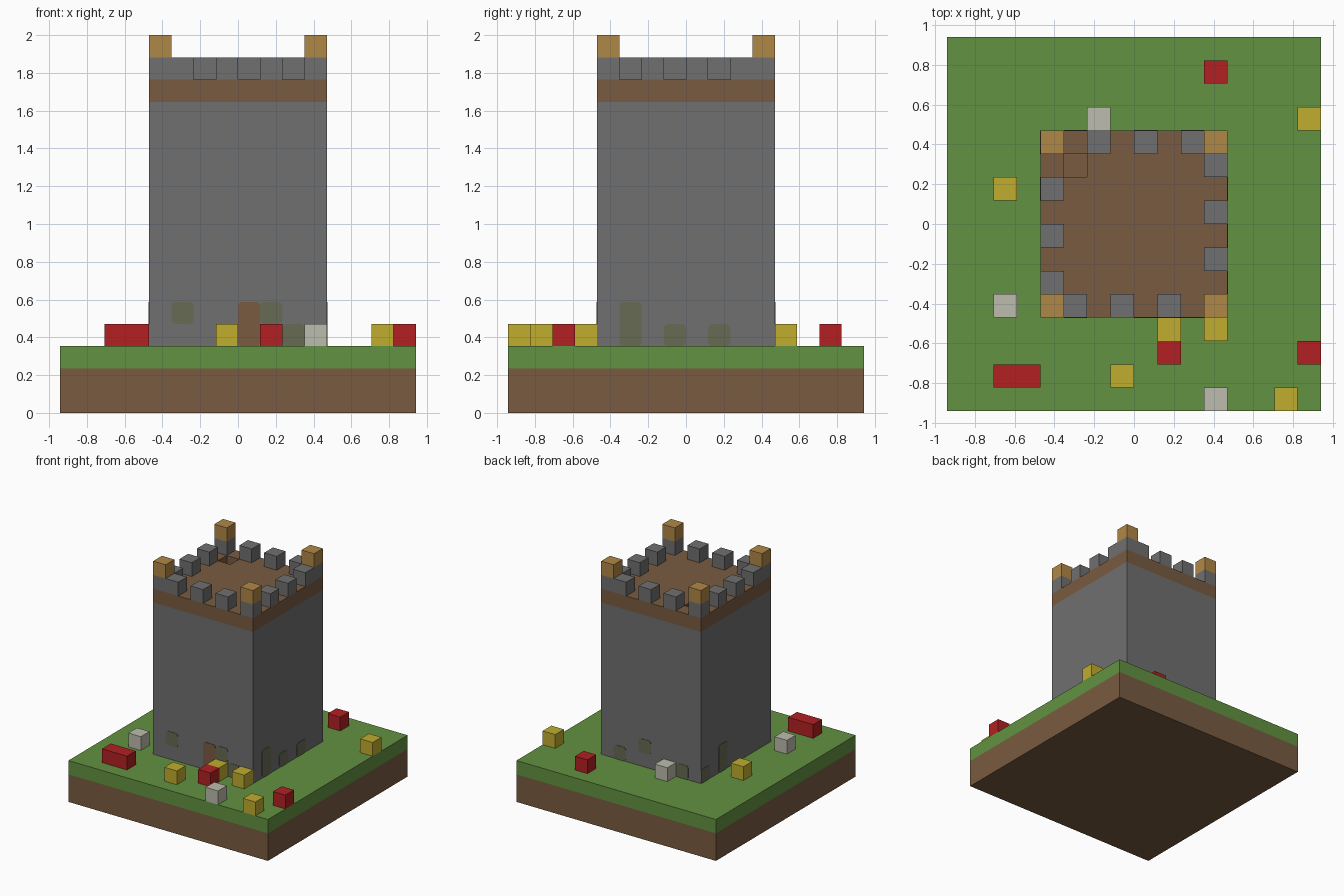
import bpy
import bmesh
from mathutils import Vector

if "Cube" in bpy.data.objects:
    bpy.data.objects.remove(bpy.data.objects["Cube"], do_unlink=True)

U = 2 / 17  # block size; everything below is measured in blocks


def material(name, rgb):
    linear = [((c / 255 + 0.055) / 1.055) ** 2.4 for c in rgb] + [1]
    mat = bpy.data.materials.new(name)
    mat.use_nodes = True
    mat.diffuse_color = linear
    for node in mat.node_tree.nodes:
        if node.type == 'BSDF_PRINCIPLED':
            node.inputs["Base Color"].default_value = linear
    return mat


brown = material("earth brown", (121, 91, 65))
green = material("grass green", (98, 146, 65))
grey = material("stone grey", (112, 112, 112))
tan = material("lamp tan", (176, 136, 70))
red = material("flower red", (178, 32, 34))
yellow = material("flower yellow", (192, 173, 47))
white = material("flower white", (189, 188, 174))
moss = material("moss olive", (103, 107, 84))


def box(name, low, high, mat, round_axis=None):
    """Box between two corners; edges along round_axis may be rounded."""
    low, high = Vector(low) * U, Vector(high) * U
    bm = bmesh.new()
    bmesh.ops.create_cube(bm, size=1)
    for v in bm.verts:
        v.co = (low + high) / 2 + v.co * (high - low)
    if round_axis is not None:
        edges = [e for e in bm.edges
                 if abs((e.verts[0].co - e.verts[1].co)[round_axis]) > 1e-5]
        bmesh.ops.bevel(bm, geom=edges, offset=0.2 * U, segments=3,
                        profile=0.5, affect='EDGES')
    mesh = bpy.data.meshes.new(name)
    bm.to_mesh(mesh)
    bm.free()
    mesh.materials.append(mat)
    obj = bpy.data.objects.new(name, mesh)
    bpy.context.collection.objects.link(obj)
    return obj


def block(name, x, y, z, mat, length=1):
    return box(name, (x, y, z), (x + length, y + 1, z + 1), mat)


# Ground
box("earth_base", (-8, -8, 0), (8, 8, 2), brown)
box("grass_layer", (-8, -8, 2), (8, 8, 3), green)

# Tower and wooden roof with a hatch recess in one corner
box("tower_walls", (-4, -4, 3), (4, 4, 14), grey)
roof = box("roof_floor", (-4, -4, 14), (4, 4, 15), brown)
cutter = box("hatch_cutter", (-3, 2, 14.05), (-2, 3, 16), brown)
cutter.hide_render = True
cutter.hide_set(True)
cut = roof.modifiers.new("hatch", 'BOOLEAN')
cut.operation = 'DIFFERENCE'
cut.solver = 'EXACT'
cut.object = cutter

# Battlements alternate along each side
for i in range(3):
    s = 2 * i
    block("front_merlon", -3 + s, -4, 15, grey)
    block("back_merlon", -2 + s, 3, 15, grey)
    block("right_merlon", -4 + 7, -2 + s, 15, grey)
    block("left_merlon", -4, -3 + s, 15, grey)

# Corner posts with lamps
for x in (-4, 3):
    for y in (-4, 3):
        block("corner_post", x, y, 15, grey)
        block("corner_lamp", x, y, 16, tan)


def plate(name, side, u, z, height, mat):
    """Thin rounded patch on a wall; u runs along x or y."""
    axis, sign = side
    t = 0.03
    a, b = sorted((4 * sign, (4 + t) * sign))
    low, high = [u, u, z], [u + 1, u + 1, z + height]
    low[axis], high[axis] = a, b
    box(name, low, high, mat, round_axis=axis)


# Door and moss patches near the foot of the walls
FRONT, BACK, LEFT, RIGHT = (1, -1), (1, 1), (0, 1), (0, -1)
plate("door", FRONT, 0, 3, 2, brown)
for side, u, z, height in ((FRONT, -3, 4, 1), (FRONT, 1, 4, 1), (FRONT, 2, 3, 1),
                           (LEFT, -3, 3, 2), (LEFT, -1, 3, 1), (LEFT, 1, 3, 1),
                           (BACK, 2, 3, 1), (BACK, 0, 4, 1), (BACK, -3, 3, 1),
                           (RIGHT, 1, 3, 2), (RIGHT, 3, 3, 1)):
    plate("moss_patch", side, u, z, height, moss)

# Flowers on the grass
for name, mat, spots in (
        ("red_flower", red, ((3, 6), (1, -6), (7, -6))),
        ("yellow_flower", yellow, ((7, 4), (-6, 1), (1, -5), (3, -5), (-1, -7), (6, -8))),
        ("white_flower", white, ((-2, 4), (-6, -4), (3, -8)))):
    for x, y in spots:
        block(name, x, y, 3, mat)
block("long_red_flower", -6, -7, 3, red, length=2)
